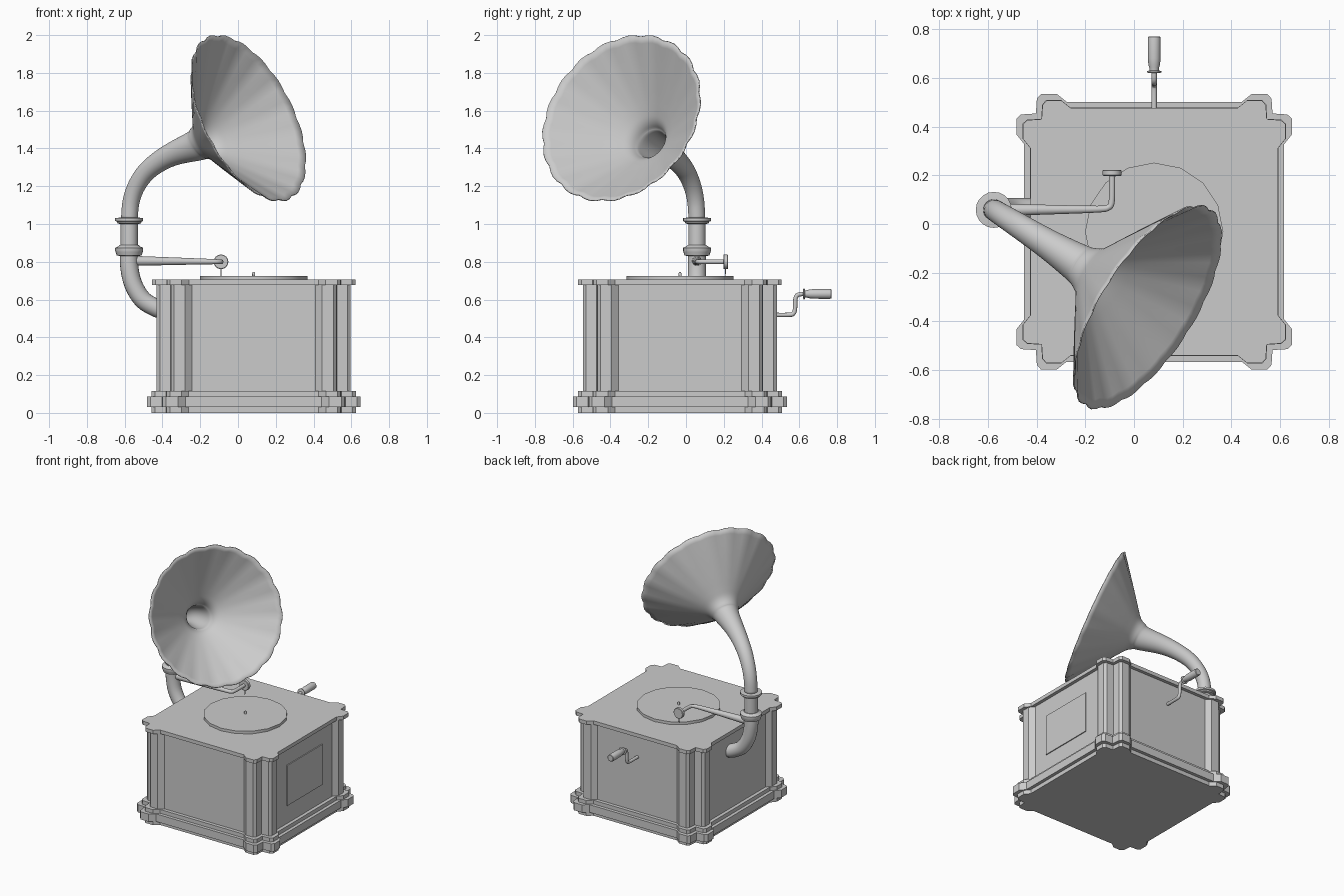
import bpy, bmesh, math
from mathutils import Vector

if "Cube" in bpy.data.objects:
    bpy.data.objects.remove(bpy.data.objects["Cube"])

CX, CY = 0.083, -0.032      # cabinet centre


def finish(bm, name, smooth=True):
    bmesh.ops.recalc_face_normals(bm, faces=bm.faces)
    me = bpy.data.meshes.new(name)
    bm.to_mesh(me)
    bm.free()
    ob = bpy.data.objects.new(name, me)
    bpy.context.collection.objects.link(ob)
    if smooth:
        bpy.ops.object.select_all(action='DESELECT')
        ob.select_set(True)
        bpy.context.view_layer.objects.active = ob
        bpy.ops.object.shade_smooth_by_angle(angle=math.radians(35))
    return ob


def spline(pts, k=5):
    """Catmull-Rom subdivision of tuples of any length."""
    pts = [Vector(p) for p in pts]
    ext = [2 * pts[0] - pts[1]] + pts + [2 * pts[-1] - pts[-2]]
    out = []
    for a, b, c, d in zip(ext, ext[1:], ext[2:], ext[3:]):
        for i in range(k):
            t = i / k
            out.append(0.5 * (2 * b + (c - a) * t + (2 * a - 5 * b + 4 * c - d) * t * t
                              + (3 * b - a - 3 * c + d) * t ** 3))
    return out + [pts[-1]]


def sweep(name, path, radii, side, segs=20, caps=True, wave=None, smooth=True):
    """Round section along a planar path; side is the normal of its plane."""
    path, side = [Vector(p) for p in path], Vector(side).normalized()
    bm, rings, n = bmesh.new(), [], len(path)
    for i, p in enumerate(path):
        tan = (path[min(i + 1, n - 1)] - path[max(i - 1, 0)]).normalized()
        up = side.cross(tan)
        ring = []
        for j in range(segs):
            a = 2 * math.pi * j / segs
            r = radii[i] * (wave(i, a) if wave else 1)
            ring.append(bm.verts.new(p + r * (math.cos(a) * side + math.sin(a) * up)))
        rings.append(ring)
    for r0, r1 in zip(rings, rings[1:]):
        for j in range(segs):
            k = (j + 1) % segs
            bm.faces.new((r0[j], r0[k], r1[k], r1[j]))
    if caps:
        bm.faces.new(rings[0])
        bm.faces.new(rings[-1])
    return finish(bm, name, smooth)


def lathe(name, start, axis, profile, side, segs=20, smooth=True):
    """Turned part: profile is (distance along axis, radius)."""
    s, ax = Vector(start), Vector(axis)
    return sweep(name, [s + ax * d for d, r in profile], [r for d, r in profile],
                 side, segs, smooth=smooth)


# Cabinet: one lobed-corner outline, scaled and extruded for every layer
HALF = [(.534, .36), (.566, .40), (.566, .465), (.547, .482), (.486, .486)]
QUARTER = HALF + [(y, x) for x, y in HALF[-2::-1]]


def layer(name, scale, z0, z1):
    bm = bmesh.new()
    verts = []
    for q in range(4):
        c, s = ((1, 0), (0, 1), (-1, 0), (0, -1))[q]
        for x, y in QUARTER:
            verts.append(bm.verts.new((CX + scale * (x * c - y * s),
                                       CY + scale * (x * s + y * c), z0)))
    face = bm.faces.new(verts)
    ext = bmesh.ops.extrude_face_region(bm, geom=[face], use_keep_orig=True)
    top = [v for v in ext['geom'] if isinstance(v, bmesh.types.BMVert)]
    bmesh.ops.translate(bm, verts=top, vec=(0, 0, z1 - z0))
    finish(bm, name, smooth=False)


for name, scale, z0, z1 in [("base_bottom", .955, 0, .03), ("base_moulding", 1, .03, .087),
                            ("base_step", .955, .087, .115), ("cabinet_body", .907, .115, .678),
                            ("cabinet_top", .952, .678, .705)]:
    layer(name, scale, z0, z1)

# Side panel
bm = bmesh.new()
bmesh.ops.create_cube(bm, size=1)
bmesh.ops.scale(bm, vec=(.02, .415, .30), verts=bm.verts)
bmesh.ops.translate(bm, vec=(CX + .534 * .907 - .003, -.0325, .40), verts=bm.verts)
finish(bm, "side_panel", smooth=False)

# Turntable and spindle
lathe("turntable", (CX, CY, .70), (0, 0, 1), [(0, .284), (.025, .284)], (0, 1, 0), 16)
lathe("spindle", (CX, CY, .72), (0, 0, 1), [(0, .008), (.018, .008), (.025, .005)], (1, 0, 0), 10)

# Elbow pipe out of the left side, and its collars
PX, PY = -.576, .058
elbow = spline([(-.39, PY, .545), (-.43, PY, .554), (-.505, PY, .60), (-.556, PY, .685),
                (PX, PY, .78), (PX, PY, .86)])
sweep("elbow_pipe", elbow, [.048] * len(elbow), (0, 1, 0))
lathe("upper_pipe", (PX, PY, .85), (0, 0, 1), [(0, .046), (.17, .046)], (0, 1, 0))
lathe("lower_collar", (PX, PY, .83), (0, 0, 1),
      [(0, .05), (.004, .066), (.022, .072), (.028, .074), (.044, .074), (.05, .06), (.058, .05)],
      (0, 1, 0))
lathe("upper_collar", (PX, PY, 1.0), (0, 0, 1),
      [(0, .05), (.004, .062), (.012, .065), (.016, .074), (.031, .074), (.034, .05)], (0, 1, 0))

# Horn: bent throat flaring into a scalloped mouth, as (along, height, radius)
MS, MZ, AX, AZ = .746, 1.56, .916, .402
D = Vector((.845, -.535, 0))
throat = [(0, 1.02, .044), (.012, 1.12, .045), (.048, 1.205, .047), (.112, 1.28, .051),
          (.205, 1.34, .057), (.30, 1.38, .066)]
flare = [(.36, .083), (.32, .096), (.285, .118), (.25, .160), (.20, .226), (.10, .356), (0, .484)]
horn = spline(throat + [(MS - t * AX, MZ - t * AZ, r) for t, r in flare], 4)
count = len(horn)


def scallop(i, a):
    amount = max(0, 1 - (count - 1 - i) / 12) ** 1.5
    return 1 - .024 * amount * (1 - abs(math.sin(10 * a)))


ob = sweep("horn", [Vector((PX, PY, z)) + D * s for s, z, r in horn], [r for s, z, r in horn],
           (.535, .845, 0), 80, caps=False, wave=scallop)
mod = ob.modifiers.new("thickness", 'SOLIDIFY')
mod.thickness = .006

# Tone arm, sound box and needle
arm = spline([(PX, PY, .805), (-.35, .059, .803), (-.15, .061, .801), (-.105, .068, .80),
              (-.092, .09, .80), (-.09, .15, .80), (-.09, .205, .80)], 4)
sweep("tone_arm", arm, [.027 - .014 * min(1, (p.x - PX) / .47) for p in arm], (0, 0, 1), 14)
lathe("sound_box", (-.09, .198, .80), (0, 1, 0), [(0, .036), (.003, .039), (.021, .039), (.024, .036)],
      (0, 0, 1), 16)
lathe("needle", (-.09, .21, .77), (0, 0, -1), [(0, .003), (.045, .002)], (1, 0, 0), 8)

# Crank and handle
crank = spline([(CX, .44, .519), (CX, .54, .519), (CX, .568, .525), (CX, .577, .55),
                (CX, .579, .60), (CX, .588, .622), (CX, .61, .629), (CX, .65, .63)], 4)
sweep("crank_rod", crank, [.0115] * len(crank), (1, 0, 0), 12)
lathe("crank_handle", (CX, .62, .63), (0, 1, 0),
      [(0, .024), (.003, .029), (.008, .029), (.011, .019), (.022, .02), (.035, .024), (.06, .026),
       (.14, .0265), (.148, .025), (.151, .021)], (1, 0, 0), 18)
